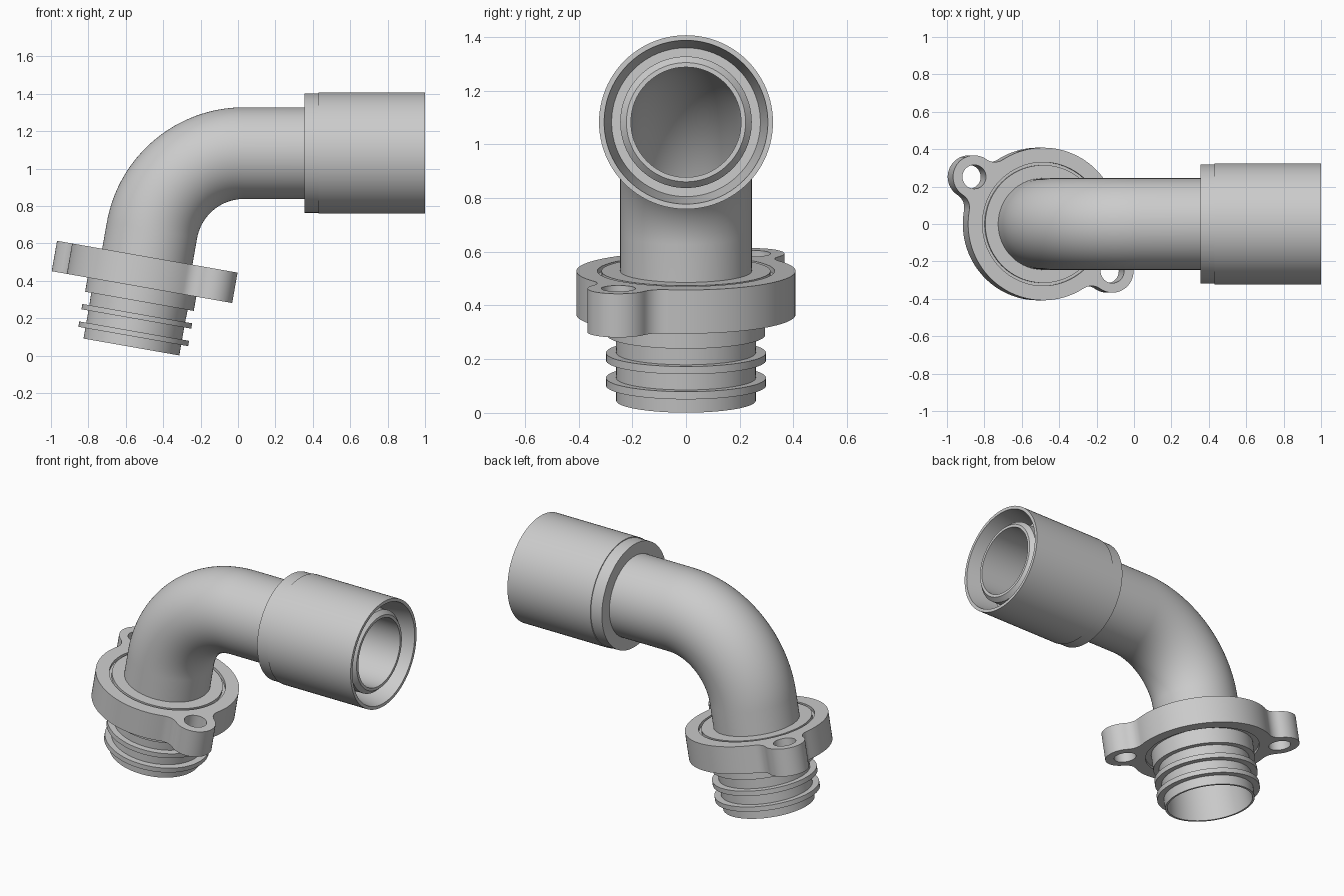
import bpy, bmesh
from math import sin, cos, pi, radians, acos, atan2, hypot
from mathutils import Vector, Matrix

old = bpy.data.objects.get("Cube")
if old:
    bpy.data.objects.remove(old, do_unlink=True)

grey = bpy.data.materials.new("light grey")
grey.use_nodes = True
COLOUR = (0.6, 0.6, 0.6, 1)
grey.diffuse_color = COLOUR
grey.node_tree.nodes["Principled BSDF"].inputs["Base Color"].default_value = COLOUR

# Centre line: tilted straight, 80 degree bend, then level straight
TILT = radians(10)
UP = Vector((sin(TILT), 0, cos(TILT)))
BASE = Vector((-0.57, 0, 0.046))
BEND_R = 0.5
LOW = 0.633                              # length of tilted straight
SWEEP = pi / 2 - TILT
HIGH = LOW + BEND_R * SWEEP              # distance at the end of the bend
PIVOT = BASE + UP * LOW + BEND_R * Vector((cos(TILT), 0, -sin(TILT)))
SEG = 96


def frame(s):
    """Centre and tilt from vertical at distance s along the centre line."""
    if s <= LOW:
        return BASE + UP * s, TILT
    a = TILT + min(s - LOW, HIGH - LOW) / BEND_R
    p = PIVOT + BEND_R * Vector((-cos(a), 0, sin(a)))
    if s > HIGH:
        p.x += s - HIGH
    return p, a


def at_x(x):
    return HIGH + x - PIVOT.x


def finish(bm, name):
    bmesh.ops.recalc_face_normals(bm, faces=bm.faces)
    mesh = bpy.data.meshes.new(name)
    bm.to_mesh(mesh)
    bm.free()
    mesh.materials.append(grey)
    obj = bpy.data.objects.new(name, mesh)
    bpy.context.collection.objects.link(obj)
    bpy.ops.object.select_all(action='DESELECT')
    obj.select_set(True)
    bpy.context.view_layer.objects.active = obj
    bpy.ops.object.shade_smooth_by_angle(angle=radians(25))
    return obj


def sweep_profile(name, stations):
    """Closed loop of (distance, radius) turned around the centre line."""
    bm = bmesh.new()
    rings = []
    for s, r in stations:
        c, a = frame(s)
        side = Vector((cos(a), 0, -sin(a)))
        rings.append([bm.verts.new(c + r * (side * cos(t) + Vector((0, sin(t), 0))))
                      for t in (2 * pi * i / SEG for i in range(SEG))])
    for k, ring in enumerate(rings):
        nxt = rings[(k + 1) % len(rings)]
        for i in range(SEG):
            j = (i + 1) % SEG
            bm.faces.new((ring[i], ring[j], nxt[j], nxt[i]))
    return finish(bm, name)


def bend(r):
    return [(LOW + (HIGH - LOW) * i / 32, r) for i in range(33)]


PIPE, BORE = 0.245, 0.205
spigot = [(0, 0.247), (0, 0.26)]
for rib in (0.057, 0.152):               # two sealing ribs
    spigot += [(rib, 0.26), (rib, 0.298), (rib + 0.029, 0.298), (rib + 0.029, 0.26)]
hub = [(0.248, 0.262), (0.248, 0.295), (0.34, 0.295), (0.34, 0.332),
       (0.47, 0.332), (0.47, 0.315), (0.49, 0.315), (0.49, PIPE)]
sleeve = [(at_x(x), r) for x, r in (
    (0.355, PIPE), (0.355, 0.319), (0.43, 0.319), (0.43, 0.324), (1, 0.324),
    (1, 0.305), (0.82, 0.277), (0.82, PIPE), (0.945, PIPE),
    (0.97, 0.222), (0.97, BORE))]
sweep_profile("pipe_elbow", spigot + hub + bend(PIPE) + sleeve + bend(BORE)[::-1])

# Flange plate: disc with two filleted ears, ear holes and a centre opening
DISC, EAR, FILLET, THICK = 0.408, 0.115, 0.08, 0.165
EAR_POS = Vector((-0.375, 0.252))
d = EAR_POS.length
reach = DISC + FILLET
a = acos((reach ** 2 + d ** 2 - (EAR + FILLET) ** 2) / (2 * d * reach))
fx, fy = reach * cos(a), reach * sin(a)
b = atan2(fy, fx - d)


def arc(cx, cy, r, start, end, n):
    return [Vector((cx + r * cos(start + (end - start) * i / n),
                    cy + r * sin(start + (end - start) * i / n), 0)) for i in range(n)]


half = (arc(fx, -fy, FILLET, pi - a, pi - b, 10) + arc(d, 0, EAR, -b, b, 28)
        + arc(fx, fy, FILLET, pi + b, pi + a, 10) + arc(0, 0, DISC, a, pi - a, 44))
outline = half + [-p for p in half]
loops = [outline, arc(0, 0, 0.33, 0, 2 * pi, SEG)]
loops += [arc(x, 0, 0.064, 0, 2 * pi, 32) for x in (d, -d)]

bm = bmesh.new()
edges = []
for loop in loops:
    vs = [bm.verts.new(p) for p in loop]
    edges += [bm.edges.new((v, vs[(i + 1) % len(vs)])) for i, v in enumerate(vs)]
bmesh.ops.triangle_fill(bm, edges=edges, use_beauty=True, normal=(0, 0, 1))
top = bmesh.ops.extrude_face_region(bm, geom=bm.faces[:], use_keep_orig=True)
bmesh.ops.translate(bm, vec=(0, 0, THICK),
                    verts=[g for g in top["geom"] if isinstance(g, bmesh.types.BMVert)])
place = (Matrix.Translation(BASE + UP * 0.325) @ Matrix.Rotation(TILT, 4, 'Y')
         @ Matrix.Rotation(atan2(EAR_POS.y, EAR_POS.x), 4, 'Z'))
bmesh.ops.transform(bm, matrix=place, verts=bm.verts)
finish(bm, "mounting_flange")
